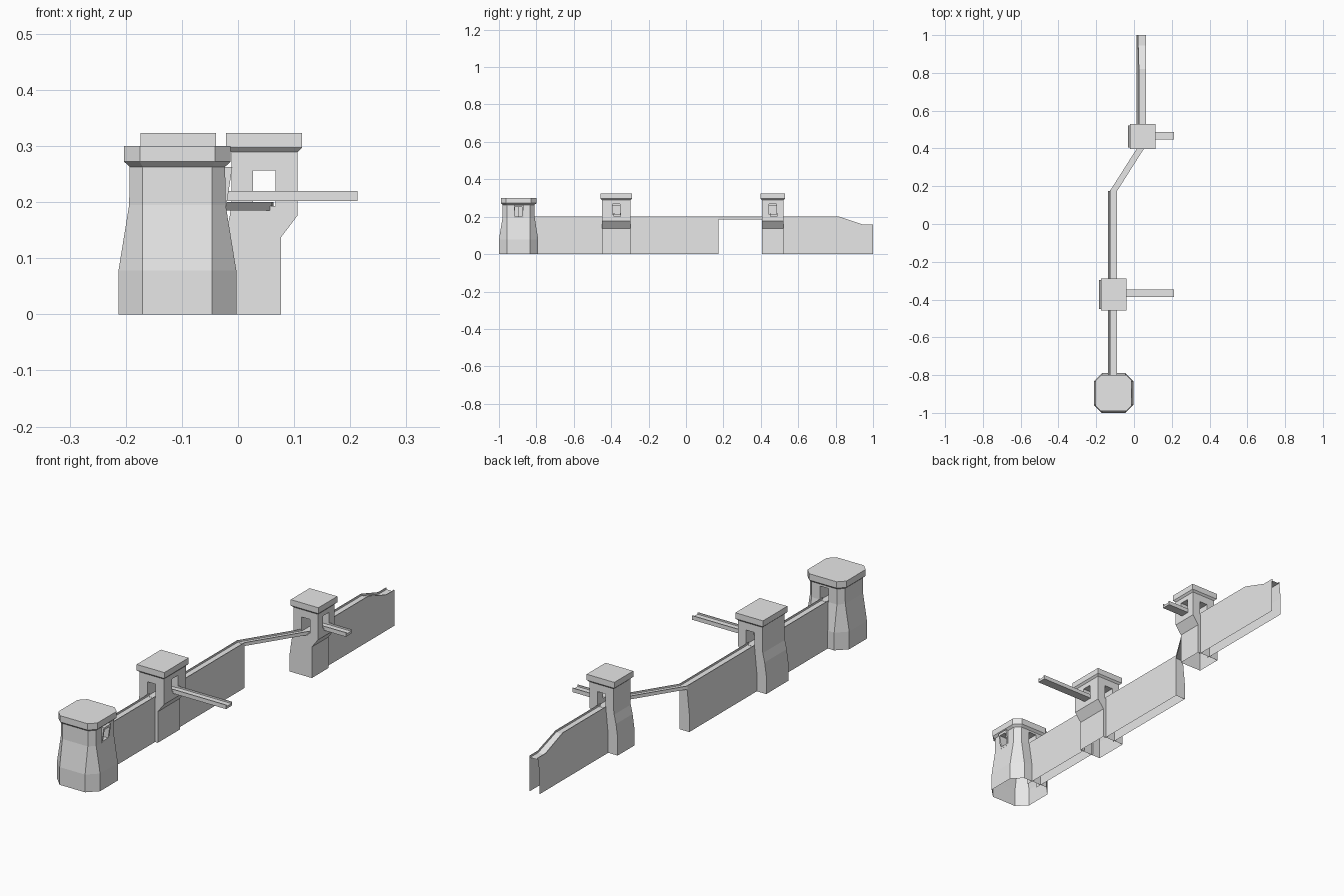
import bpy
import bmesh
from mathutils import Matrix, Vector

if "Cube" in bpy.data.objects:
    bpy.data.objects.remove(bpy.data.objects["Cube"], do_unlink=True)

stone = bpy.data.materials.new("pale_stone")
stone.use_nodes = True
stone.diffuse_color = (0.8, 0.8, 0.8, 1)
stone.node_tree.nodes["Principled BSDF"].inputs["Base Color"].default_value = (0.8, 0.8, 0.8, 1)


def finish(name, bm):
    bmesh.ops.recalc_face_normals(bm, faces=bm.faces)
    mesh = bpy.data.meshes.new(name)
    bm.to_mesh(mesh)
    bm.free()
    mesh.materials.append(stone)
    obj = bpy.data.objects.new(name, mesh)
    bpy.context.collection.objects.link(obj)
    return obj


def loft(name, rings, closed=True, cap_start=True, cap_end=True):
    """Skin a list of matching cross-sections."""
    bm = bmesh.new()
    rows = [[bm.verts.new(p) for p in ring] for ring in rings]
    n = len(rows[0])
    for a, b in zip(rows, rows[1:]):
        for i in range(n if closed else n - 1):
            j = (i + 1) % n
            bm.faces.new((a[i], a[j], b[j], b[i]))
    if cap_start:
        bm.faces.new(rows[0])
    if cap_end:
        bm.faces.new(rows[-1])
    return finish(name, bm)


def carve(obj, openings):
    """Cut box openings given as (low corner, high corner)."""
    for low, high in openings:
        low, high = Vector(low), Vector(high)
        bm = bmesh.new()
        bmesh.ops.create_cube(bm, size=1, matrix=Matrix.Translation((low + high) / 2)
                              @ Matrix.Diagonal((*(high - low), 1)))
        cutter = finish("opening_cutter", bm)
        cutter.hide_render = True
        mod = obj.modifiers.new("opening", "BOOLEAN")
        mod.operation = "DIFFERENCE"
        mod.solver = "EXACT"
        mod.object = cutter
        bpy.context.view_layer.objects.active = obj
        bpy.ops.object.modifier_apply(modifier=mod.name)
        bpy.data.objects.remove(cutter, do_unlink=True)


def open_bottom(obj):
    bm = bmesh.new()
    bm.from_mesh(obj.data)
    floor = [f for f in bm.faces if all(abs(v.co.z) < 1e-4 for v in f.verts)]
    bmesh.ops.delete(bm, geom=floor, context="FACES_ONLY")
    bm.to_mesh(obj.data)
    bm.free()


# Corner tower: chamfered square, flared foot, overhanging cap
cx, cy = -0.108, -0.895


def octagon(h, f, z):
    pts = [(f, -h), (h, -f), (h, f), (f, h), (-f, h), (-h, f), (-h, -f), (-f, -h)]
    return [(cx + x, cy + y, z) for x, y in pts]


corner = loft("corner_tower", [octagon(*r) for r in (
    (0.105, 0.062, 0), (0.105, 0.062, 0.078), (0.086, 0.062, 0.195),
    (0.085, 0.062, 0.263), (0.095, 0.067, 0.272), (0.095, 0.067, 0.3))])
carve(corner, [((cx - 0.02, cy, 0.193), (cx + 0.02, cy + 0.2, 0.254)),
               ((cx, cy - 0.018, 0.2), (cx + 0.2, cy + 0.018, 0.252))])
open_bottom(corner)

# Leaning window surround on the inner face of the corner tower
surround = loft("window_surround", [
    [(x0, cy - 0.025, z), (x1, cy - 0.025, z), (x1, cy + 0.025, z), (x0, cy + 0.025, z)]
    for x0, x1, z in ((-0.034, -0.021, 0.192), (-0.034, -0.010, 0.263))])
carve(surround, [((-0.1, cy - 0.018, 0.2), (0.1, cy + 0.018, 0.252))])


# Gate towers with one jettied side, doorways along the wall and a side window
def gate_tower(name, tx, ty, half):
    out = half + 0.008
    rings = [(-0.078, 0.030, half, 0), (-0.078, 0.030, half, 0.08),
             (-0.070, 0.030, half, 0.137), (-0.061, 0.0595, half, 0.176),
             (-0.0585, 0.0595, half, 0.195), (-0.0585, 0.0595, half, 0.289),
             (-0.0675, 0.0675, out, 0.297), (-0.0675, 0.0675, out, 0.323)]
    tower = loft(name, [[(tx + a, ty - h, z), (tx + b, ty - h, z),
                         (tx + b, ty + h, z), (tx + a, ty + h, z)] for a, b, h, z in rings])
    carve(tower, [((tx - 0.02, ty - 0.2, 0.193), (tx + 0.02, ty + 0.2, 0.256)),
                  ((tx, ty - 0.021, 0.212), (tx + 0.2, ty + 0.021, 0.268))])
    open_bottom(tower)


gate_tower("near_gate_tower", -0.1065, -0.373, 0.077)
gate_tower("far_gate_tower", 0.0465, 0.4635, 0.058)


# Curtain walls: flared outer foot and a shallow sunken walkway
def wall_section(tx, y, top):
    knee = min(0.19, top - 0.005)
    lean = -0.032 + 0.011 * (knee - 0.08) / 0.11
    pts = [(-0.032, 0), (-0.032, 0.08), (lean, knee), (lean, top), (lean + 0.003, top),
           (lean + 0.003, top - 0.008), (0.0135, top - 0.008), (0.0135, top),
           (0.0165, top), (0.0165, 0)]
    return [(tx + x, y, z) for x, z in pts]


def wall(name, tx, stations, cap_end):
    loft(name, [wall_section(tx, y, top) for y, top in stations], False, False, cap_end)


wall("near_wall", -0.1065, [(-0.82, 0.2), (-0.44, 0.2)], False)
wall("middle_wall", -0.1065, [(-0.305, 0.2), (0.175, 0.2)], True)
wall("far_wall", 0.0465, [(0.51, 0.2), (0.82, 0.2), (0.945, 0.158), (1.0, 0.158)], False)


# Channel-shaped cross-section shared by the bridge and the side beams
def channel(half, low, high):
    lip, tread = half - 0.004, high - 0.007
    return [(-half, low), (half, low), (half, high), (lip, high),
            (lip, tread), (-lip, tread), (-lip, high), (-half, high)]


loft("slanted_bridge", [[(x + u, y, z) for u, z in channel(0.019, 0.185, 0.2)]
                        for x, y in ((-0.109, 0.174), (0.042, 0.412))])

for name, start, y in (("near_side_beam", -0.05, -0.367), ("far_side_beam", 0.1, 0.468)):
    loft(name, [[(x, y + u, z) for u, z in channel(0.02, 0.202, 0.22)]
                for x in (start, 0.213)])
